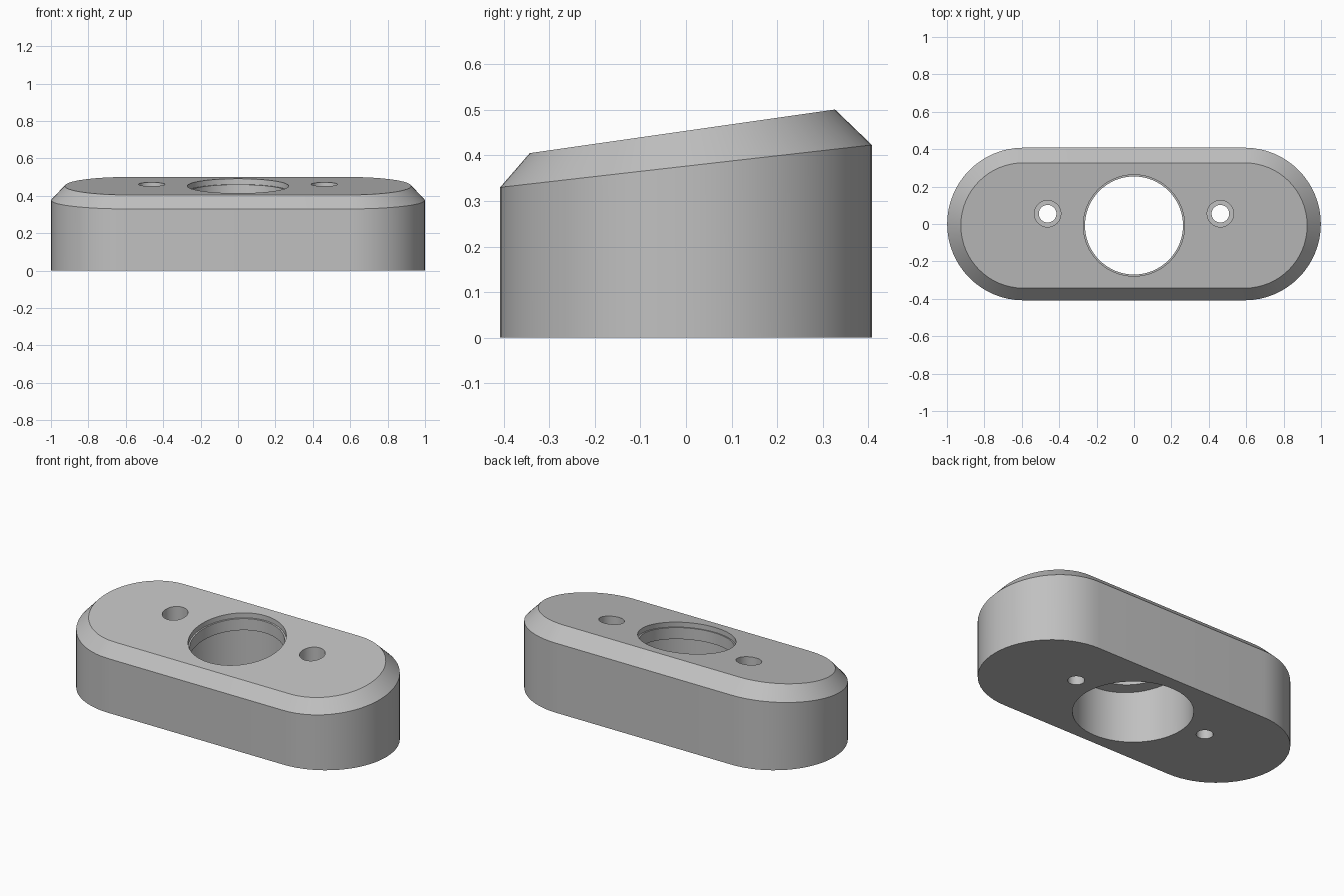
import bpy, bmesh
from math import sin, cos, pi, radians

if "Cube" in bpy.data.objects:
    bpy.data.objects.remove(bpy.data.objects["Cube"])

grey = bpy.data.materials.new("light grey")
grey.use_nodes = True
colour = (0.53, 0.53, 0.53, 1)
grey.diffuse_color = colour
grey.node_tree.nodes["Principled BSDF"].inputs["Base Color"].default_value = colour

SLOPE = 0.143   # tilt of the top face
TOP = 0.454     # height of the top face at y = 0


def loft(name, centre, sections, straight=0.0, steps=32):
    """Stack slot outlines; each section is (radius, z at y=0, slope, y shift)."""
    bm = bmesh.new()
    rings = []
    for radius, z, slope, shift in sections:
        ring = []
        for side in (1, -1):
            for i in range(steps + 1):
                if straight == 0 and i == steps:
                    continue
                a = -pi / 2 + pi * i / steps + (pi if side < 0 else 0)
                x = centre[0] + side * straight + radius * cos(a)
                y = centre[1] + shift + radius * sin(a)
                ring.append(bm.verts.new((x, y, z + slope * y)))
        rings.append(ring)
    n = len(rings[0])
    for low, high in zip(rings, rings[1:]):
        for i in range(n):
            j = (i + 1) % n
            bm.faces.new((low[i], low[j], high[j], high[i]))
    bm.faces.new(rings[0][::-1])
    bm.faces.new(rings[-1])
    bmesh.ops.recalc_face_normals(bm, faces=bm.faces)
    mesh = bpy.data.meshes.new(name)
    bm.to_mesh(mesh)
    bm.free()
    obj = bpy.data.objects.new(name, mesh)
    bpy.context.collection.objects.link(obj)
    mesh.materials.append(grey)
    return obj


# Slot-shaped block with a tilted, chamfered top
body = loft("wedge_block", (0, 0), [
    (0.408, 0, 0, 0),
    (0.408, 0.3765, 0.114, 0),
    (0.335, TOP, SLOPE, -0.008),
], straight=0.591)

# Central opening: wide bore below, narrower neck, shallow lip at the top
cutters = [loft("centre_bore_cutter", (0, -0.008), [
    (0.334, -0.1, 0, 0),
    (0.334, TOP - 0.1, SLOPE, 0),
    (0.262, TOP - 0.1, SLOPE, 0),
    (0.262, TOP - 0.03, SLOPE, 0),
    (0.271, TOP - 0.03, SLOPE, 0),
    (0.271, TOP + 0.2, SLOPE, 0),
])]

# Counterbored screw holes on both sides
for side, label in ((1, "left"), (-1, "right")):
    cutters.append(loft(label + "_screw_hole_cutter", (side * 0.462, 0.055), [
        (0.047, -0.1, 0, 0),
        (0.047, 0.26, 0, 0),
        (0.071, 0.26, 0, 0),
        (0.071, TOP + 0.2, 0, 0),
    ], steps=20))

bpy.context.view_layer.objects.active = body
body.select_set(True)
for cutter in cutters:
    mod = body.modifiers.new(cutter.name, "BOOLEAN")
    mod.operation = "DIFFERENCE"
    mod.solver = "EXACT"
    mod.object = cutter
    bpy.ops.object.modifier_apply(modifier=mod.name)
    bpy.data.objects.remove(cutter)

bpy.ops.object.shade_smooth_by_angle(angle=radians(25))
